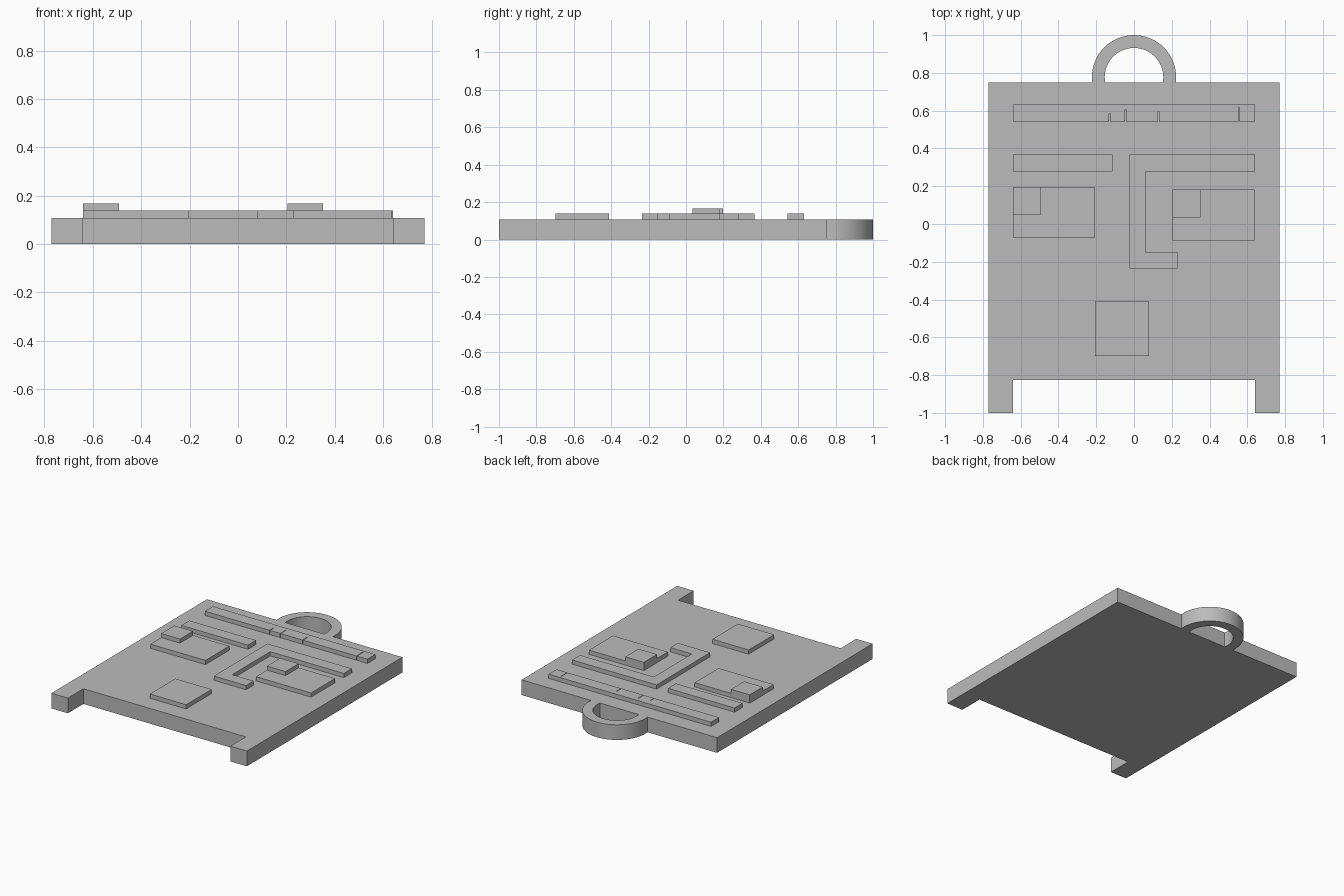
import bpy
import bmesh
from math import asin, cos, pi, sin

cube = bpy.data.objects.get("Cube")
if cube:
    bpy.data.objects.remove(cube, do_unlink=True)

PLATE, RAISED, TOP = 0.108, 0.138, 0.167   # heights of the three levels

grey = bpy.data.materials.new("plain grey")
grey.use_nodes = True
grey.diffuse_color = (0.5, 0.5, 0.5, 1)
grey.node_tree.nodes["Principled BSDF"].inputs["Base Color"].default_value = (0.5, 0.5, 0.5, 1)


def slab(name, outline, z0, z1):
    """Extrude a counter-clockwise outline from z0 up to z1."""
    bm = bmesh.new()
    face = bm.faces.new([bm.verts.new((x, y, z0)) for x, y in outline])
    ext = bmesh.ops.extrude_face_region(bm, geom=[face], use_keep_orig=True)
    for v in ext["geom"]:
        if isinstance(v, bmesh.types.BMVert):
            v.co.z = z1
    bmesh.ops.recalc_face_normals(bm, faces=bm.faces)
    mesh = bpy.data.meshes.new(name)
    bm.to_mesh(mesh)
    bm.free()
    mesh.materials.append(grey)
    obj = bpy.data.objects.new(name, mesh)
    bpy.context.collection.objects.link(obj)
    return obj


def block(name, x0, x1, y0, y1, z0, z1):
    return slab(name, [(x0, y0), (x1, y0), (x1, y1), (x0, y1)], z0, z1)


# Base plate with two short feet
half = [(0.64, -0.825), (0.64, -1), (0.77, -1), (0.77, 0.75)]
slab("base_plate", half + [(-x, y) for x, y in reversed(half)], 0, PLATE)

# Hanging loop, an open ring whose ends meet the plate
def arc(radius, centre=0.777, steps=48):
    start = -asin((centre - 0.75) / radius)
    angles = [start + (pi - 2 * start) * i / steps for i in range(steps + 1)]
    return [(radius * cos(a), centre + radius * sin(a)) for a in angles]

loop = slab("hanging_loop", arc(0.223) + arc(0.155)[::-1], 0, PLATE)
bpy.context.view_layer.objects.active = loop
loop.select_set(True)
bpy.ops.object.shade_smooth_by_angle(angle=pi / 6)

# Long brow bar with hairline slits in its front edge
slits = []
for x, y in [(-0.13, 0.585), (-0.045, 0.605), (0.13, 0.595), (0.555, 0.62)]:
    slits += [(x - 0.002, 0.542), (x - 0.002, y), (x + 0.002, y), (x + 0.002, 0.542)]
slab("long_bar", [(-0.64, 0.542)] + slits + [(0.64, 0.542), (0.64, 0.632), (-0.64, 0.632)],
     PLATE, RAISED)

# Short bar and the hooked bar beside it
block("short_bar", -0.64, -0.115, 0.277, 0.367, PLATE, RAISED)
slab("hooked_bar", [(-0.025, -0.236), (0.229, -0.236), (0.229, -0.151), (0.06, -0.151),
                    (0.06, 0.277), (0.64, 0.277), (0.64, 0.367), (-0.025, 0.367)],
     PLATE, RAISED)

# Pads, each with a small square on its corner
block("right_pad", -0.64, -0.206, -0.072, 0.197, PLATE, RAISED)
block("right_square", -0.64, -0.492, 0.05, 0.197, RAISED, TOP)
block("left_pad", 0.204, 0.637, -0.088, 0.182, PLATE, RAISED)
block("left_square", 0.204, 0.351, 0.034, 0.182, RAISED, TOP)
block("lower_pad", -0.206, 0.08, -0.698, -0.411, PLATE, RAISED)
